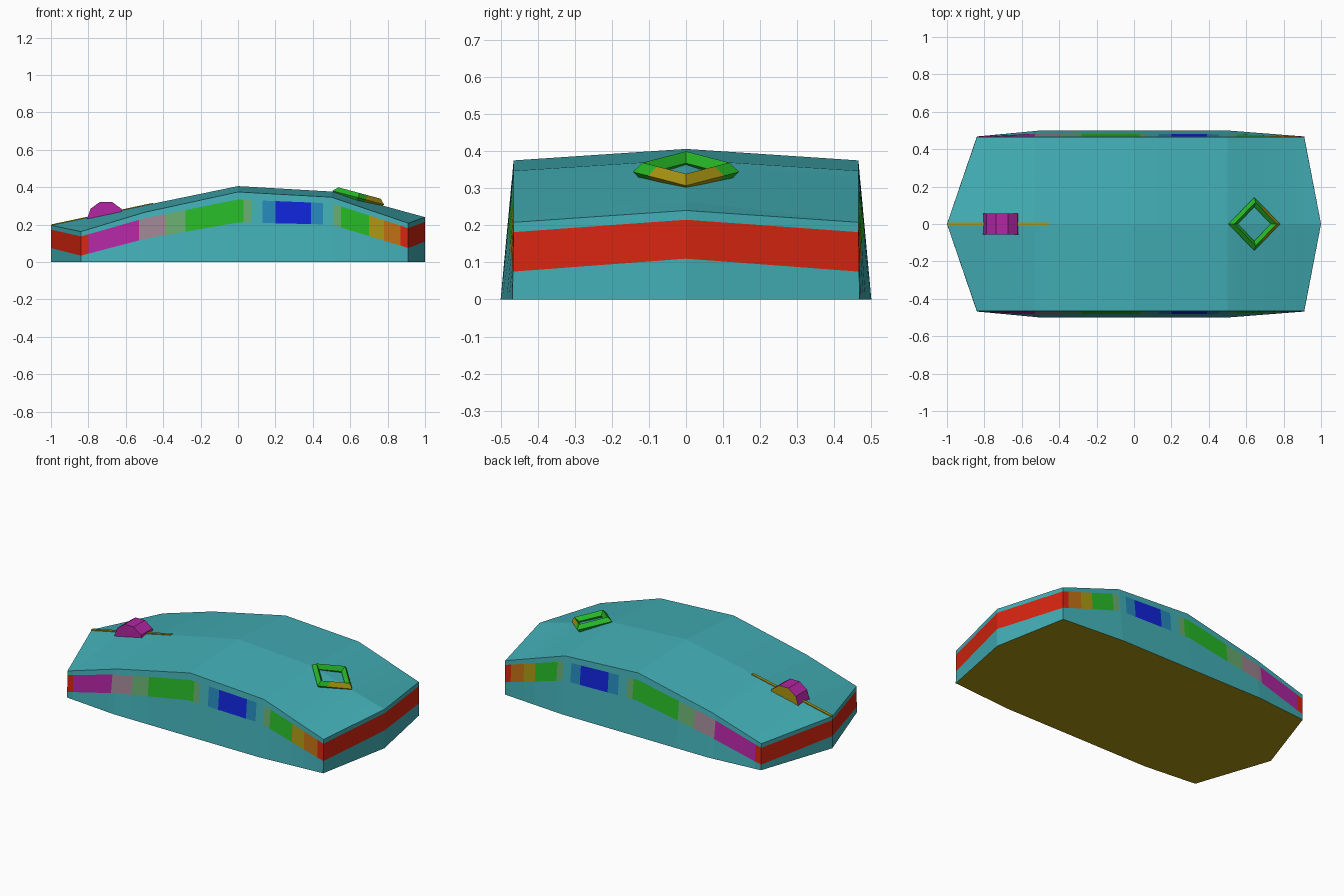
import bpy, bmesh, math
from mathutils import Matrix, Vector

if "Cube" in bpy.data.objects:
    bpy.data.objects.remove(bpy.data.objects["Cube"])


def srgb(r, g, b):
    f = lambda c: c / 12.92 if c <= 0.04045 else ((c + 0.055) / 1.055) ** 2.4
    return (f(r / 255), f(g / 255), f(b / 255), 1)


PALETTE = {
    "teal": (66, 175, 182), "red": (216, 37, 16), "magenta": (178, 38, 163),
    "mauve": (155, 132, 145), "sage": (103, 170, 110), "green": (38, 183, 38),
    "mid_blue": (38, 135, 185), "blue": (16, 36, 215),
    "orange": (192, 112, 20), "olive": (170, 150, 18)}
NAMES = list(PALETTE)
MATS = []
for name, rgb in PALETTE.items():
    m = bpy.data.materials.new(name)
    m.diffuse_color = srgb(*rgb)
    m.use_nodes = True
    m.node_tree.nodes["Principled BSDF"].inputs["Base Color"].default_value = m.diffuse_color
    MATS.append(m)
IDX = {n: i for i, n in enumerate(NAMES)}


def finish(bm, name):
    bmesh.ops.recalc_face_normals(bm, faces=bm.faces)
    me = bpy.data.meshes.new(name)
    bm.to_mesh(me)
    bm.free()
    for m in MATS:
        me.materials.append(m)
    ob = bpy.data.objects.new(name, me)
    bpy.context.collection.objects.link(ob)
    return ob


def lerp(table, x):
    for (x0, v0), (x1, v1) in zip(table, table[1:]):
        if x <= x1:
            return v0 + (v1 - v0) * (x - x0) / (x1 - x0)
    return table[-1][1]


# Shell profiles along x
RIDGE = [(-1, .197), (-.5, .303), (0, .406), (.5, .377), (1, .24)]
EDGE = [(-.84, .163), (-.5, .266), (0, .375), (.5, .347), (.91, .208)]
FOOT_Y = [(-.84, .468), (-.5, .5), (.5, .5), (.91, .468)]
GAP_TOP = [(-1, .023), (0, .041), (1, .025)]
GAP_LOW = [(-1, .122), (0, .163), (1, .13)]

# Colour bands on the long sides: right limit in x, colour
BANDS = [(-.80, "red"), (-.53, "magenta"), (-.39, "mauve"), (-.28, "sage"),
         (.03, "green"), (.07, "sage"), (.13, "teal"), (.20, "mid_blue"),
         (.39, "blue"), (.455, "mid_blue"), (.51, "teal"), (.55, "sage"),
         (.70, "green"), (.78, "olive"), (.87, "orange"), (.91, "red")]


def band_colour(x):
    return next(c for lim, c in BANDS if x <= lim + 1e-6)


# Mouse body: outline columns, each with four levels (foot, band low, band top, edge)
xs = sorted({-.84, -.5, 0, .5} | {b[0] for b in BANDS})
outline = ([(1, 0)] + [(x, 1) for x in reversed(xs)] + [(-1, 0)] + [(x, -1) for x in xs])
bm = bmesh.new()
columns = []
for x, s in outline:
    top = lerp(EDGE, x) if s else lerp(RIDGE, x)
    yb = s * lerp(FOOT_Y, x)
    yt = s * .465
    col = []
    for z in (0, top - lerp(GAP_LOW, x), top - lerp(GAP_TOP, x), top):
        col.append(bm.verts.new((x, yb + (yt - yb) * z / top, z)))
    columns.append(col)
n = len(columns)
for i in range(n):
    a, b = columns[i], columns[(i + 1) % n]
    on_side = outline[i][1] and outline[(i + 1) % n][1]
    for k in range(3):
        f = bm.faces.new((a[k], b[k], b[k + 1], a[k + 1]))
        if k == 1:
            mid = (a[0].co.x + b[0].co.x) / 2
            f.material_index = IDX[band_colour(mid) if on_side else "red"]
# Roof between the side edges and the centre ridge
ridge = {x: bm.verts.new((x, 0, lerp(RIDGE, x))) for x in xs}
for i, (x, s) in enumerate(outline):
    if s == 0:
        ridge[x] = columns[i][3]
for i in range(n):
    j = (i + 1) % n
    loop = []
    for v in (columns[i][3], columns[j][3], ridge[outline[j][0]], ridge[outline[i][0]]):
        if v not in loop:
            loop.append(v)
    bm.faces.new(loop)
# Underside
bm.faces.new([c[0] for c in columns]).material_index = IDX["olive"]
finish(bm, "mouse_body")

# Scroll wheel: ten-sided drum lying across y, back cap olive
bm = bmesh.new()
bmesh.ops.create_cone(bm, cap_ends=True, segments=10, radius1=.102, radius2=.102, depth=.11)
bmesh.ops.rotate(bm, matrix=Matrix.Rotation(math.radians(18), 3, 'Z'), verts=bm.verts)
bmesh.ops.rotate(bm, matrix=Matrix.Rotation(math.radians(90), 3, 'X'), verts=bm.verts)
bmesh.ops.translate(bm, vec=(-.706, 0, .225), verts=bm.verts)
bm.normal_update()
for f in bm.faces:
    f.material_index = IDX["olive" if f.normal.y > .9 else "magenta"]
finish(bm, "scroll_wheel")

# Thin seam between the two buttons
bm = bmesh.new()
bmesh.ops.create_cube(bm, size=1)
for v in bm.verts:
    x = -.998 if v.co.x < 0 else -.455
    v.co = (x, v.co.y * .018, lerp(RIDGE, x) + (.004 if v.co.z > 0 else -.004))
for f in bm.faces:
    f.material_index = IDX["olive"]
finish(bm, "button_seam")

# Diamond ring lying on the rear slope
bm = bmesh.new()
section = [(.143, 0), (.117, .026), (.091, 0), (.117, -.026)]
rings = []
for k in range(4):
    a = k * math.pi / 2
    rings.append([bm.verts.new((r * math.cos(a), r * math.sin(a), z)) for r, z in section])
for k in range(4):
    a, b = rings[k], rings[(k + 1) % 4]
    for j in range(4):
        bm.faces.new((a[j], b[j], b[(j + 1) % 4], a[(j + 1) % 4]))
bmesh.ops.bisect_plane(bm, geom=bm.verts[:] + bm.edges[:] + bm.faces[:],
                       plane_co=(.04, 0, 0), plane_no=(1, 0, 0))
for f in bm.faces:
    c = f.calc_center_median()
    outer = abs(c.x) + abs(c.y) > .117
    f.material_index = IDX["olive" if c.x > .04 and outer else "green"]
bmesh.ops.rotate(bm, matrix=Matrix.Rotation(math.radians(15), 3, 'Y'), verts=bm.verts)
bmesh.ops.translate(bm, vec=(.643, 0, .344), verts=bm.verts)
finish(bm, "diamond_ring")
